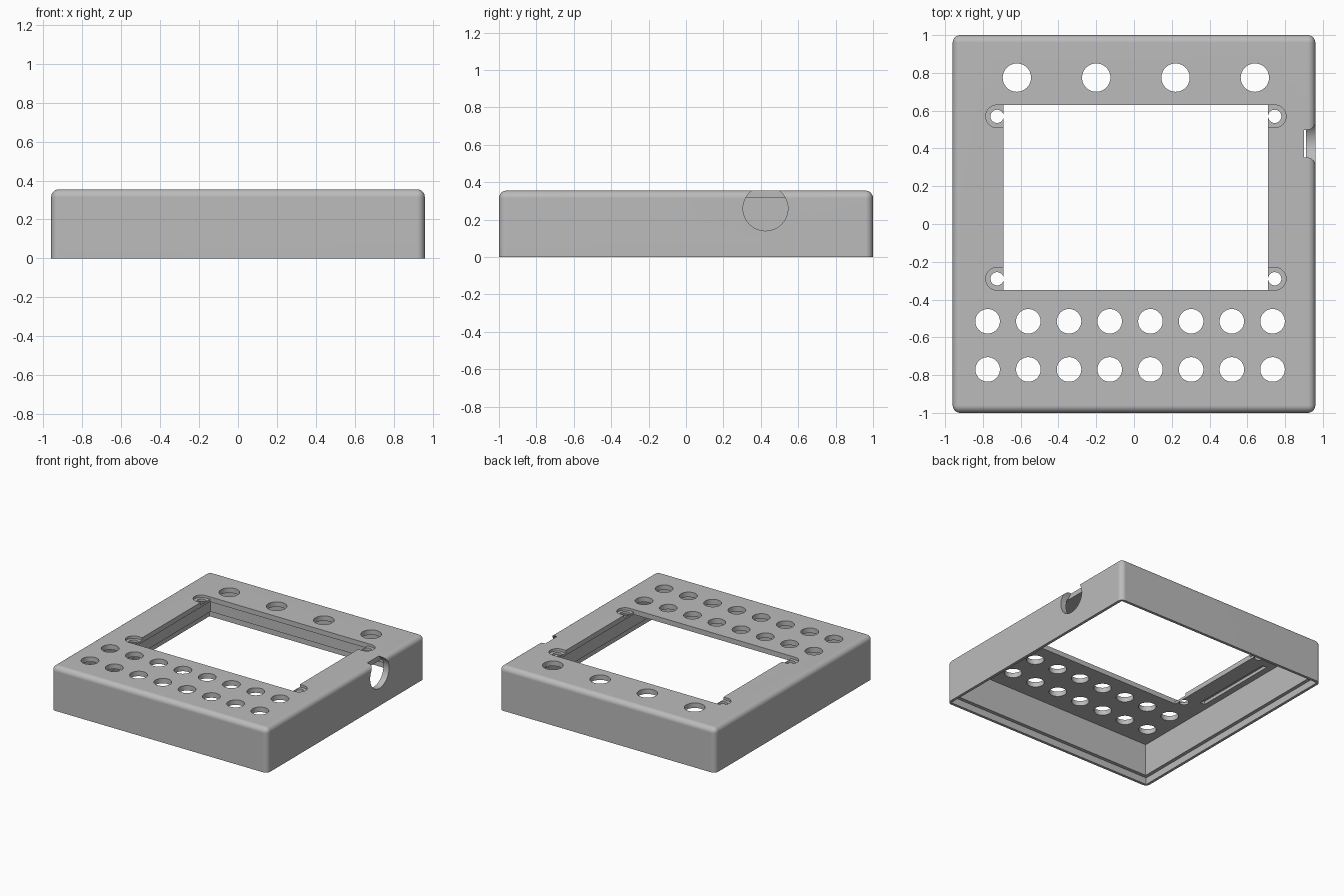
import bpy, bmesh, math

if "Cube" in bpy.data.objects:
    bpy.data.objects.remove(bpy.data.objects["Cube"], do_unlink=True)

HX, HY, H = 0.96, 1.0, 0.355      # half width, half depth, height
WALL, PLATE = 0.05, 0.04          # wall and top plate thickness
TOP, UNDER = H, H - PLATE

grey = bpy.data.materials.new("grey plastic")
grey.use_nodes = True
grey.diffuse_color = (0.5, 0.5, 0.5, 1)
grey.node_tree.nodes["Principled BSDF"].inputs["Base Color"].default_value = (0.5, 0.5, 0.5, 1)


def box(name, x0, x1, y0, y1, z0, z1):
    bm = bmesh.new()
    bmesh.ops.create_cube(bm, size=1)
    for v in bm.verts:
        v.co.x = x1 if v.co.x > 0 else x0
        v.co.y = y1 if v.co.y > 0 else y0
        v.co.z = z1 if v.co.z > 0 else z0
    mesh = bpy.data.meshes.new(name)
    bm.to_mesh(mesh)
    bm.free()
    mesh.materials.append(grey)
    ob = bpy.data.objects.new(name, mesh)
    bpy.context.collection.objects.link(ob)
    return ob


def cylinder(name, x, y, z, r, depth, rot=(0, 0, 0)):
    bpy.ops.mesh.primitive_cylinder_add(vertices=48, radius=r, depth=depth,
                                        location=(x, y, z), rotation=rot)
    ob = bpy.context.object
    ob.name = name
    ob.data.materials.append(grey)
    return ob


# Outer body, rounded on the upright and top edges
case = box("case_top_cover", -HX, HX, -HY, HY, 0, H)
bm = bmesh.new()
bm.from_mesh(case.data)
edges = [e for e in bm.edges if max(v.co.z for v in e.verts) > 0.1]
bmesh.ops.bevel(bm, geom=edges, offset=0.04, segments=6, profile=0.5, affect='EDGES')
bm.to_mesh(case.data)
bm.free()

cutters = []

# Hollow inside and the wider step for the base plate
ix, iy = HX - WALL, HY - WALL
cutters.append(box("cavity_cutter", -ix, ix, -iy, iy, -0.1, UNDER))
lx, ly = HX - 0.022, HY - 0.022
cutters.append(box("rim_step_cutter", -lx, lx, -ly, ly, -0.12, 0.055))

# Display window
WX0, WX1, WY0, WY1 = -0.69, 0.71, -0.35, 0.63
cutters.append(box("window_cutter", WX0, WX1, WY0, WY1, 0.2, 0.5))

# Recessed screw seats beside the window corners
for side, edge in ((-1, WX0), (1, WX1)):
    sx = edge + side * 0.035
    for sy in (WY0 + 0.06, WY1 - 0.06):
        cutters.append(cylinder("seat_cutter", sx, sy, TOP + 0.08, 0.06, 0.2))
        a, b = sorted((sx, edge - side * 0.05))
        cutters.append(box("seat_slot_cutter", a, b, sy - 0.0599, sy + 0.0599, TOP - 0.02, TOP + 0.15))
        cutters.append(cylinder("screw_cutter", sx, sy, TOP, 0.035, 0.3))

# Shallow groove in the underside beside the window
cutters.append(box("groove_cutter", -0.86, -0.82, -0.215, 0.495, 0.25, UNDER + 0.025))

# Four large holes at the back
for i in range(4):
    cutters.append(cylinder("back_hole_cutter", -0.62 + 0.42 * i, 0.775, TOP, 0.075, 0.3))

# Two rows of eight holes at the front
for y in (-0.515, -0.77):
    for i in range(8):
        cutters.append(cylinder("front_hole_cutter", -0.775 + 0.2155 * i, y, TOP, 0.065, 0.3))

# Round cable opening in the +x wall
cutters.append(cylinder("cable_cutter", 1.0, 0.425, 0.26, 0.12, 0.2, (0, math.pi / 2, 0)))

# Cut everything, then drop the cutters
for c in cutters:
    m = case.modifiers.new(c.name, 'BOOLEAN')
    m.operation, m.solver, m.object = 'DIFFERENCE', 'EXACT', c
bpy.context.view_layer.update()
final = bpy.data.meshes.new_from_object(case.evaluated_get(bpy.context.evaluated_depsgraph_get()))
case.modifiers.clear()
case.data = final
case.data.name = "case_top_cover"
for c in cutters:
    bpy.data.objects.remove(c, do_unlink=True)

# Smooth rounded edges, flat panels
bpy.ops.object.select_all(action='DESELECT')
case.select_set(True)
bpy.context.view_layer.objects.active = case
bpy.ops.object.shade_smooth_by_angle(angle=math.radians(30))
weighted = case.modifiers.new("flat_panels", 'WEIGHTED_NORMAL')
weighted.keep_sharp = True
